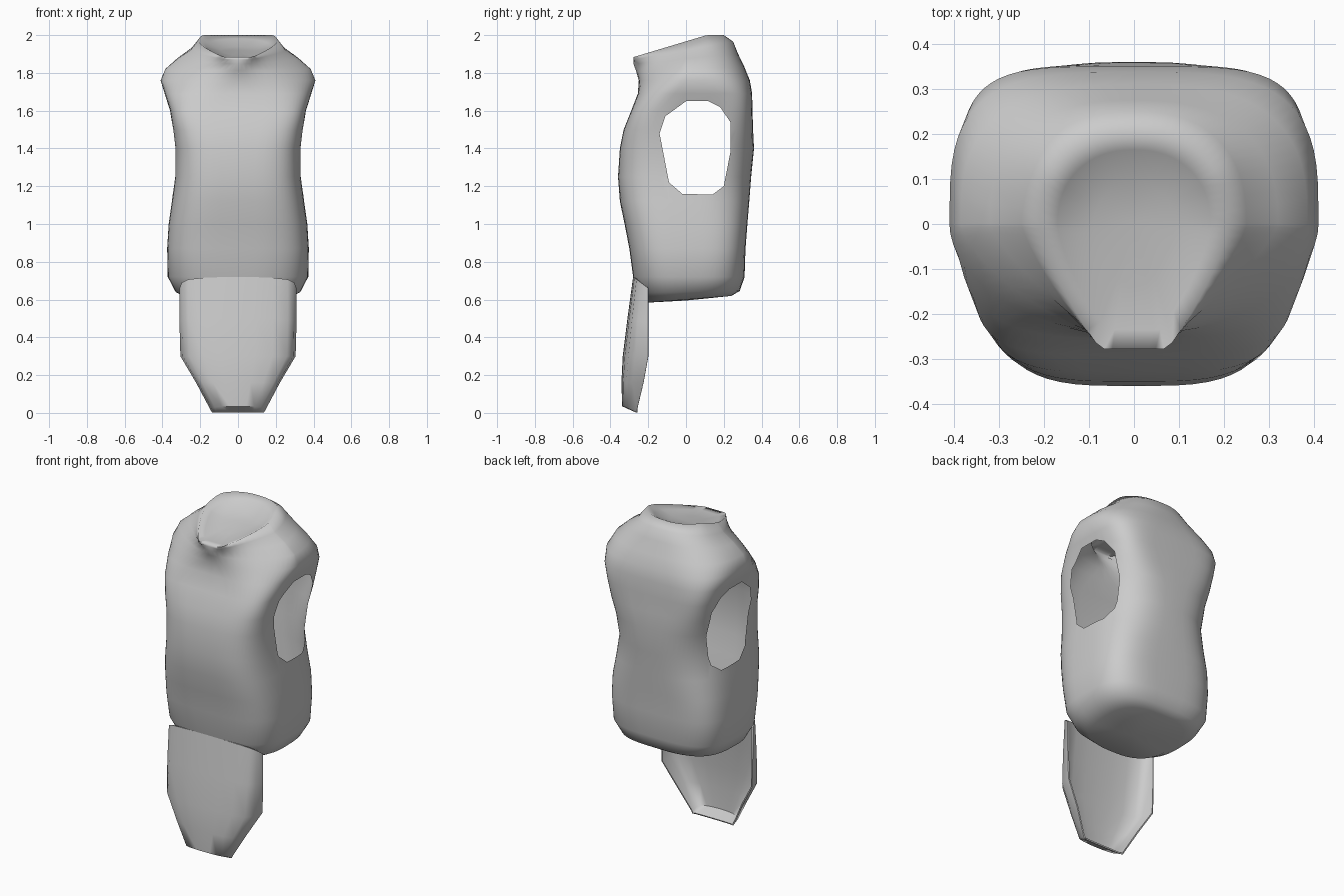
import bpy, bmesh, math

if "Cube" in bpy.data.objects:
    bpy.data.objects.remove(bpy.data.objects["Cube"])

grey = bpy.data.materials.new("plain_grey")
grey.diffuse_color = (0.6, 0.6, 0.6, 1)
grey.use_nodes = True
grey.node_tree.nodes["Principled BSDF"].inputs["Base Color"].default_value = grey.diffuse_color


def make_object(name, bm):
    bmesh.ops.recalc_face_normals(bm, faces=bm.faces[:])
    mesh = bpy.data.meshes.new(name)
    bm.to_mesh(mesh)
    bm.free()
    mesh.materials.append(grey)
    obj = bpy.data.objects.new(name, mesh)
    bpy.context.collection.objects.link(obj)
    return obj


def activate(obj):
    bpy.ops.object.select_all(action='DESELECT')
    obj.select_set(True)
    bpy.context.view_layer.objects.active = obj


def power(v, p):
    return math.copysign(abs(v) ** (2 / p), v)


# Vest body: rings of (height, tilt, half width, front y, back y, front and back squareness)
RINGS = [
    (0.60, 0.08, 0.25, -0.20, 0.24, 2.6, 3.0),
    (0.64, 0.02, 0.33, -0.25, 0.285, 2.8, 3.2),
    (0.72, 0.0, 0.372, -0.28, 0.31, 3.0, 3.4),
    (0.87, 0.0, 0.375, -0.30, 0.315, 3.3, 3.7),
    (1.00, 0.0, 0.367, -0.325, 0.325, 3.4, 3.5),
    (1.12, 0.0, 0.35, -0.35, 0.335, 3.5, 3.0),
    (1.25, 0.0, 0.333, -0.36, 0.345, 3.5, 2.7),
    (1.40, 0.0, 0.333, -0.35, 0.36, 3.7, 3.2),
    (1.50, 0.0, 0.345, -0.33, 0.355, 4.2, 4.2),
    (1.60, 0.0, 0.36, -0.29, 0.352, 4.8, 5.0),
    (1.69, 0.0, 0.388, -0.255, 0.35, 3.2, 4.6),
    (1.76, 0.0, 0.41, -0.25, 0.338, 1.9, 3.4),
    (1.82, 0.03, 0.385, -0.265, 0.31, 1.45, 2.8),
    (1.875, 0.1, 0.32, -0.285, 0.275, 1.25, 2.5),
    (1.92, 0.18, 0.25, -0.33, 0.25, 1.25, 2.4),
    (1.967, 0.3, 0.21, -0.35, 0.20, 1.3, 2.3),     # collar rim
    (1.94, 0.25, 0.17, -0.28, 0.165, 1.4, 2.2),    # dished neck
    (1.92, 0.2, 0.09, -0.14, 0.09, 1.6, 2.0),
]
N = 64
bm = bmesh.new()
loops = []
for k, (z, tilt, w, yf, yb, pf, pb) in enumerate(RINGS):
    loop = []
    for i in range(N):
        a = 2 * math.pi * i / N
        s, c = math.sin(a), math.cos(a)
        p = pb if s >= 0 else pf
        y = (yb if s >= 0 else -yf) * power(s, p)
        if k > 10:                                  # blunt front of the collar
            y = max(y, -0.278 if k < 16 else -0.235)
        loop.append(bm.verts.new((w * power(c, p), y, min(z + tilt * y, 2.0))))
    loops.append(loop)
for lo, hi in zip(loops, loops[1:]):
    for i in range(N):
        j = (i + 1) % N
        bm.faces.new((lo[i], lo[j], hi[j], hi[i]))
for loop, z in ((loops[0], 0.595), (loops[-1], 1.92)):
    mid = bm.verts.new((0, 0, z))
    for i in range(N):
        bm.faces.new((loop[i], loop[(i + 1) % N], mid))
vest = make_object("vest_body", bm)

# Arm openings: cut straight through, then drop the tunnel walls to leave a shell
HOLE = [(-0.14, 1.48), (-0.11, 1.57), (0, 1.65), (0.12, 1.65), (0.18, 1.62),
        (0.235, 1.54), (0.235, 1.38), (0.20, 1.20), (0.14, 1.155),
        (-0.02, 1.16), (-0.09, 1.22)]
bm = bmesh.new()
ends = [[bm.verts.new((x, y, z)) for y, z in HOLE] for x in (-1, 1)]
for end in ends:
    bm.faces.new(end)
for i in range(len(HOLE)):
    j = (i + 1) % len(HOLE)
    bm.faces.new((ends[0][i], ends[0][j], ends[1][j], ends[1][i]))
cutter = make_object("arm_opening_cutter", bm)
cutter.hide_render = True

activate(vest)
cut = vest.modifiers.new("arm_openings", 'BOOLEAN')
cut.operation = 'DIFFERENCE'
cut.solver = 'EXACT'
cut.object = cutter
bpy.ops.object.modifier_apply(modifier=cut.name)
bpy.data.objects.remove(cutter)

bm = bmesh.new()
bm.from_mesh(vest.data)
walls = [f for f in bm.faces
         if min(v.co.x for v in f.verts) < -0.2 and max(v.co.x for v in f.verts) > 0.2]
bmesh.ops.delete(bm, geom=walls, context='FACES')
bm.to_mesh(vest.data)
bm.free()
bpy.ops.object.shade_smooth_by_angle(angle=math.radians(100))

# Front flap: curved plate with swept back sides and a bottom lip,
# rows of (z, half width, front y, side y, side drop)
ROWS = [
    (0.72, 0.31, -0.28, -0.20, 0.06),
    (0.50, 0.31, -0.31, -0.20, 0.02),
    (0.30, 0.305, -0.335, -0.20, 0.0),
    (0.16, 0.222, -0.342, -0.225, 0.0),
    (0.035, 0.145, -0.338, -0.26, 0.02),
    (0.002, 0.138, -0.265, -0.258, 0.0),
]
HALF = [(0, 0), (0.3, 0.02), (0.6, 0.08), (0.85, 0.22), (0.96, 0.5), (1, 1)]
SECTION = [(-t, f) for t, f in HALF[:0:-1]] + HALF
bm = bmesh.new()
grid = [[bm.verts.new((t * w, yf + (ys - yf) * f, z - drop * f)) for t, f in SECTION]
        for z, w, yf, ys, drop in ROWS]
for a, b in zip(grid, grid[1:]):
    for i in range(len(SECTION) - 1):
        bm.faces.new((a[i], b[i], b[i + 1], a[i + 1]))
flap = make_object("front_flap", bm)
activate(flap)
# Thicken towards the back
if sum(p.normal.y for p in flap.data.polygons) > 0:
    flap.data.flip_normals()
thick = flap.modifiers.new("thickness", 'SOLIDIFY')
thick.thickness = 0.008
thick.offset = -1
bpy.ops.object.modifier_apply(modifier=thick.name)
bpy.ops.object.shade_smooth_by_angle(angle=math.radians(60))
